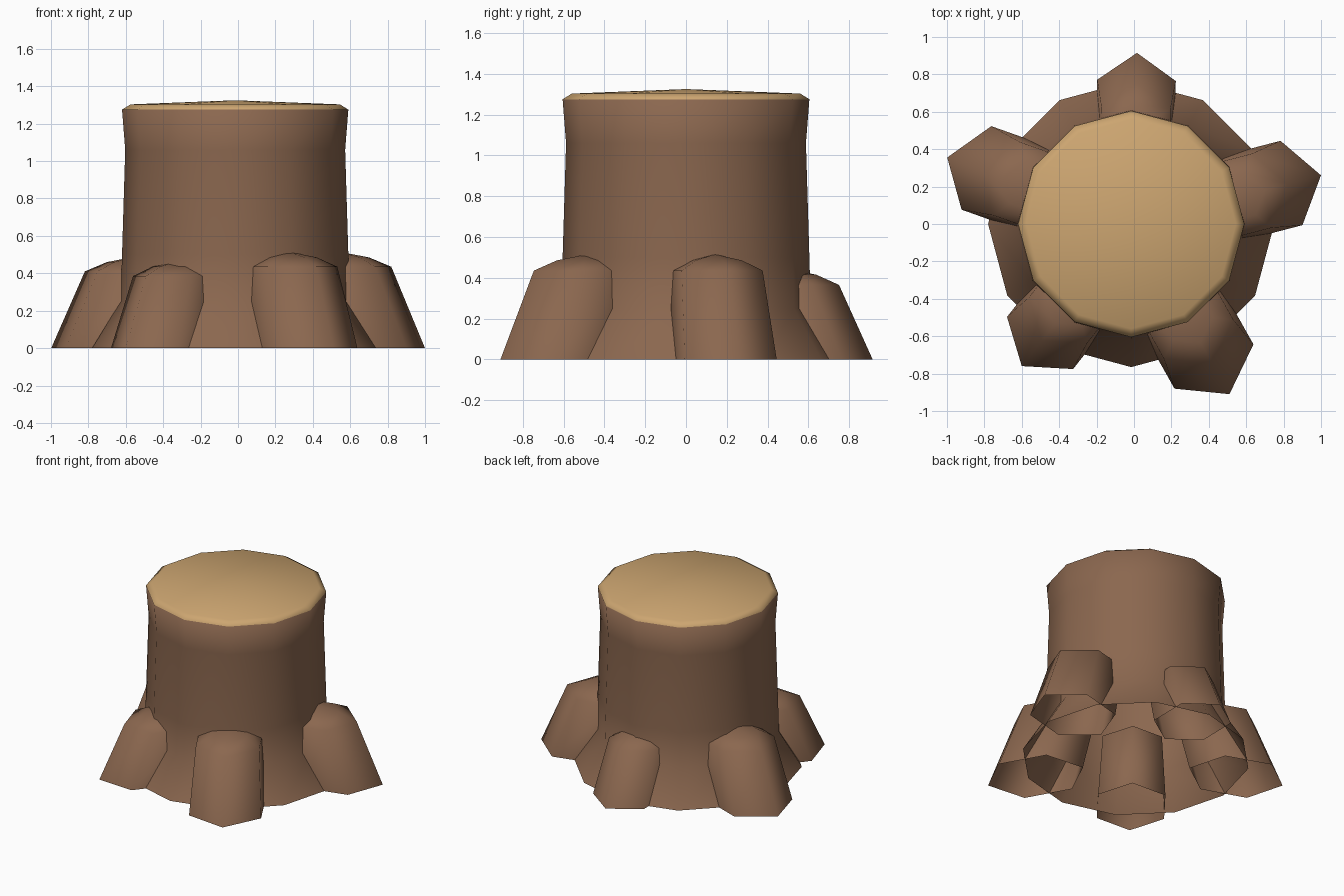
import bpy, bmesh
from math import cos, sin, radians, pi

cube = bpy.data.objects.get("Cube")
if cube:
    bpy.data.objects.remove(cube, do_unlink=True)


def material(name, rgb):
    m = bpy.data.materials.new(name)
    m.use_nodes = True
    colour = (*rgb, 1)
    m.diffuse_color = colour
    m.node_tree.nodes["Principled BSDF"].inputs["Base Color"].default_value = colour
    return m


bark = material("bark_brown", (0.258, 0.136, 0.078))
wood = material("cut_wood_tan", (0.61, 0.38, 0.165))


def ring(bm, sides, place):
    return [bm.verts.new(place(2 * pi * i / sides)) for i in range(sides)]


def bridge(bm, a, b):
    n = len(a)
    return [bm.faces.new((a[i], a[(i + 1) % n], b[(i + 1) % n], b[i])) for i in range(n)]


def fan(bm, loop, tip):
    n = len(loop)
    return [bm.faces.new((loop[i], loop[(i + 1) % n], tip)) for i in range(n)]


def finish(bm, name, mats, angle):
    mesh = bpy.data.meshes.new(name)
    bm.to_mesh(mesh)
    bm.free()
    obj = bpy.data.objects.new(name, mesh)
    bpy.context.collection.objects.link(obj)
    for m in mats:
        mesh.materials.append(m)
    bpy.ops.object.select_all(action='DESELECT')
    obj.select_set(True)
    bpy.context.view_layer.objects.active = obj
    bpy.ops.object.shade_smooth_by_angle(angle=radians(angle))
    return obj


# Trunk: twelve-sided flared column, open below, with a domed cut top
CX = -0.015
profile = [(0.765, 0), (0.612, 0.25), (0.605, 0.5), (0.588, 1.06), (0.605, 1.275), (0.56, 1.303)]
bm = bmesh.new()
rings = [ring(bm, 12, lambda t: (CX + r * cos(t), r * sin(t), z)) for r, z in profile]
for a, b in zip(rings, rings[1:]):
    faces = bridge(bm, a, b)
cut = faces + fan(bm, rings[-1], bm.verts.new((CX, 0, 1.325)))
for f in cut:
    f.material_index = 1
finish(bm, "trunk", [bark, wood], 65)


# Roots: six-sided leaning stubs with a low dome, open below
def root(name, angle, reach, half_width, height):
    ca, sa = cos(radians(angle)), sin(radians(angle))
    long_r = half_width * 1.4
    base = reach - long_r
    top = reach * 0.82 - long_r * 0.88

    def level(centre, scale, z):
        def place(t):
            u = centre + scale * long_r * cos(t)
            v = scale * half_width * sin(t) / sin(pi / 3)
            return (u * ca - v * sa, u * sa + v * ca, z)
        return place

    bm = bmesh.new()
    loops = [ring(bm, 6, level(base, 1, 0)),
             ring(bm, 6, level(top, 0.88, height)),
             ring(bm, 6, level(top, 0.5, height + 0.05))]
    for a, b in zip(loops, loops[1:]):
        bridge(bm, a, b)
    fan(bm, loops[-1], bm.verts.new((top * ca, top * sa, height + 0.08)))
    finish(bm, name, [bark], 75)


root("back_root", 89, 0.915, 0.21, 0.365)
root("left_root", 14.6, 1.033, 0.233, 0.435)
root("right_root", 160.4, 1.06, 0.237, 0.41)
root("front_left_root", -60.7, 1.043, 0.242, 0.435)
root("front_right_root", -128.3, 0.968, 0.225, 0.385)
